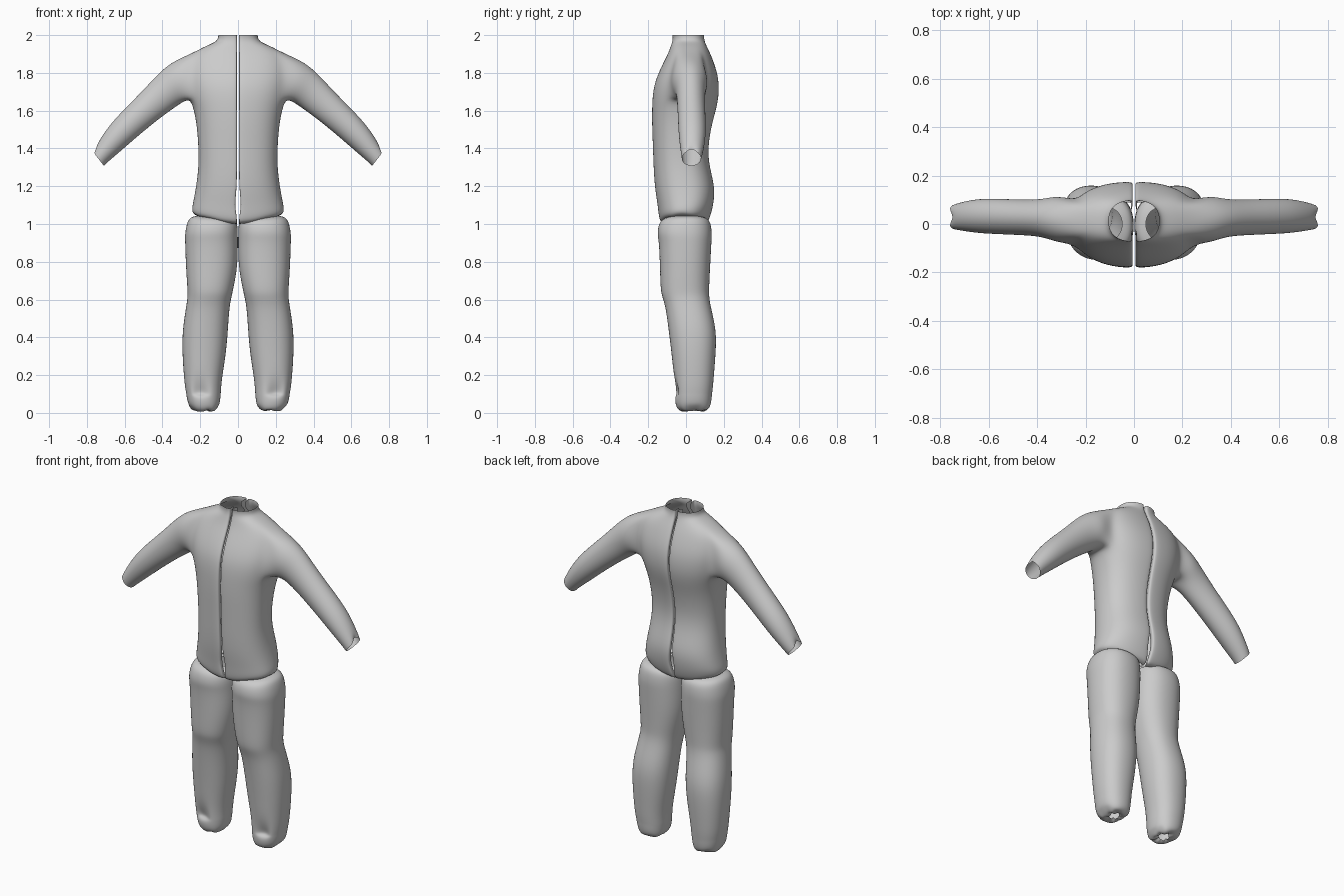
import bpy, bmesh, math, random
from mathutils import Vector

random.seed(4)
old = bpy.data.objects.get("Cube")
if old:
    bpy.data.objects.remove(old)

cloth = bpy.data.materials.new("grey cloth")
cloth.use_nodes = True
grey = (0.6, 0.6, 0.6, 1)
cloth.diffuse_color = grey
cloth.node_tree.nodes["Principled BSDF"].inputs["Base Color"].default_value = grey


def spow(v, p):
    return math.copysign(abs(v) ** p, v)


def skin(bm, rows, closed):
    """Join neighbouring rows of vertices with quads."""
    for a, b in zip(rows, rows[1:]):
        n = len(a)
        for i in range(n if closed else n - 1):
            k = (i + 1) % n
            bm.faces.new((a[i], a[k], b[k], b[i]))


def ring(bm, top, low, y0, y1, n, start, power=1.0):
    """Closed ring spanning top and low points in the xz plane, y0 to y1 deep."""
    t, l = Vector((top[0], 0, top[1])), Vector((low[0], 0, low[1]))
    mid, up = (t + l) / 2, (t - l) / 2
    verts = []
    for i in range(n):
        a = start + math.tau * i / n
        p = mid + up * spow(math.sin(a), power) * 1.02
        p.y = (y0 + y1) / 2 + (y1 - y0) / 2 * spow(math.cos(a), power) * 1.02
        verts.append(bm.verts.new(p))
    return verts


def finish(bm, name, mirrored):
    """Make the object, mirror it if asked, and smooth it."""
    bmesh.ops.recalc_face_normals(bm, faces=bm.faces)
    mesh = bpy.data.meshes.new(name)
    bm.to_mesh(mesh)
    bm.free()
    mesh.materials.append(cloth)
    ob = bpy.data.objects.new(name, mesh)
    bpy.context.collection.objects.link(ob)
    if mirrored:
        ob.modifiers.new("mirror", "MIRROR").use_mirror_merge = False
    sub = ob.modifiers.new("smooth", "SUBSURF")
    sub.levels = sub.render_levels = 2
    for p in mesh.polygons:
        p.use_smooth = True
    return ob


# Jacket: half width, front y, back y at each height
torso = [(1.00, .215, -.10, .09), (1.005, .24, -.135, .115), (1.04, .243, -.145, .13),
         (1.10, .238, -.15, .145), (1.19, .222, -.165, .155), (1.30, .208, -.172, .125),
         (1.40, .208, -.175, .115), (1.52, .217, -.18, .135), (1.60, .232, -.18, .158),
         (1.665, .252, -.178, .172), (1.73, .265, -.17, .175), (1.79, .27, -.15, .168),
         (1.85, .262, -.122, .15), (1.905, .24, -.094, .128), (1.945, .165, -.08, .108),
         (1.965, .115, -.073, .10), (1.985, .105, -.07, .096), (2.0, .104, -.072, .097)]
SEG = 12
bm = bmesh.new()
rows = []
for z, w, y0, y1 in torso:
    row = []
    yc, h = (y0 + y1) / 2, (y1 - y0) / 2
    slit = .003 + .012 * max(0, 1 - abs(z - 1.10) / .06)
    tilt = .05 * max(0, min(1, (1.12 - z) / .1))
    hem = random.uniform(-.004, .004) if z < 1.03 else 0
    depth = .035 if z < 1.95 else .05
    # Flap folded inward at the front seam, the outer shell, flap at the back
    for j in range(-2, SEG + 3):
        t = math.pi * (min(max(j, 0), SEG) / SEG - .5)
        x = max(w * spow(math.cos(t), .8) * 1.01, slit)
        y = yc + h * spow(math.sin(t), .85) * 1.01
        if j <= 0 or j >= SEG:
            step = max(-j, j - SEG)
            x = (slit + .009, slit, slit + .01)[step]
            y -= math.copysign((0, .01, depth)[step], y - yc)
        row.append(bm.verts.new((x, y, z + tilt * (x / .24) ** 1.5 + hem * math.sin(j * 2))))
    rows.append(row)
skin(bm, rows, False)

# Armhole cut from the side of the jacket
c0, c1, r0, r1 = 6, 10, 9, 13
hole = ([rows[r0][c] for c in range(c0, c1)] + [rows[r][c1] for r in range(r0, r1)]
        + [rows[r1][c] for c in range(c1, c0, -1)] + [rows[r][c0] for r in range(r1, r0, -1)])
inside = {v for r in range(r0, r1 + 1) for v in rows[r][c0:c1 + 1]}
bmesh.ops.delete(bm, geom=[f for f in bm.faces if all(v in inside for v in f.verts)],
                 context="FACES")

# Sleeve: upper edge, lower edge, front y, back y
sleeve = [((.335, 1.865), (.295, 1.645), -.078, .118), ((.405, 1.815), (.345, 1.61), -.052, .102),
          ((.50, 1.71), (.425, 1.552), -.046, .10), ((.60, 1.61), (.525, 1.47), -.042, .105),
          ((.685, 1.52), (.605, 1.40), -.038, .105), ((.75, 1.418), (.69, 1.328), -.026, .088),
          ((.77, 1.385), (.71, 1.308), -.022, .08)]
arm = [hole] + [ring(bm, *s, 16, math.radians(225)) for s in sleeve]
# Small dip at the top of the cuff
for i in (9, 10, 11):
    arm[-1][i].co += Vector((-.012, 0, .006)) * (2 if i == 10 else 1)
skin(bm, arm, True)
finish(bm, "jacket", True)

# Trouser leg: height, inner x, outer x, front y, back y
leg = [(1.045, .05, .205, -.07, .07), (1.035, .02, .25, -.115, .11), (1.01, .004, .268, -.142, .13),
       (.95, .002, .28, -.152, .136), (.91, .002, .279, -.142, .134), (.78, .002, .275, -.137, .127),
       (.66, .025, .267, -.134, .121), (.62, .034, .265, -.127, .121), (.57, .045, .272, -.109, .128),
       (.48, .052, .287, -.096, .15), (.40, .057, .294, -.086, .16), (.30, .067, .293, -.074, .155),
       (.20, .083, .286, -.064, .147), (.14, .09, .28, -.06, .142), (.10, .092, .273, -.058, .137),
       (.09, .093, .272, -.058, .136), (.05, .097, .264, -.056, .132), (.025, .105, .25, -.045, .122),
       (.006, .125, .225, -.02, .095), (.02, .15, .20, .01, .07)]


def build_leg(name, side):
    bm = bmesh.new()
    rows = []
    for z, xi, xo, y0, y1 in leg:
        row = ring(bm, (xo, z), (xi, z), y0, y1, 20, 0, .88)
        for v in row:
            # Waist edge slopes up to the outside, ankle edge is ragged
            if z > .98:
                v.co.z += .05 * (v.co.x - .2) * (z - .98) / .05
            if z < .03:
                v.co.z = max(.002, v.co.z + random.uniform(-.012, .012))
        rows.append(row)
    # Tucked fold at the front of the ankle
    for k in (13, 14):
        for i in (9, 10):
            rows[k][i].co.y += .014 * (k - 12)
    skin(bm, rows, True)
    for v in bm.verts:
        v.co.x *= side
    return finish(bm, name, False)


build_leg("left_leg", 1)
build_leg("right_leg", -1)
